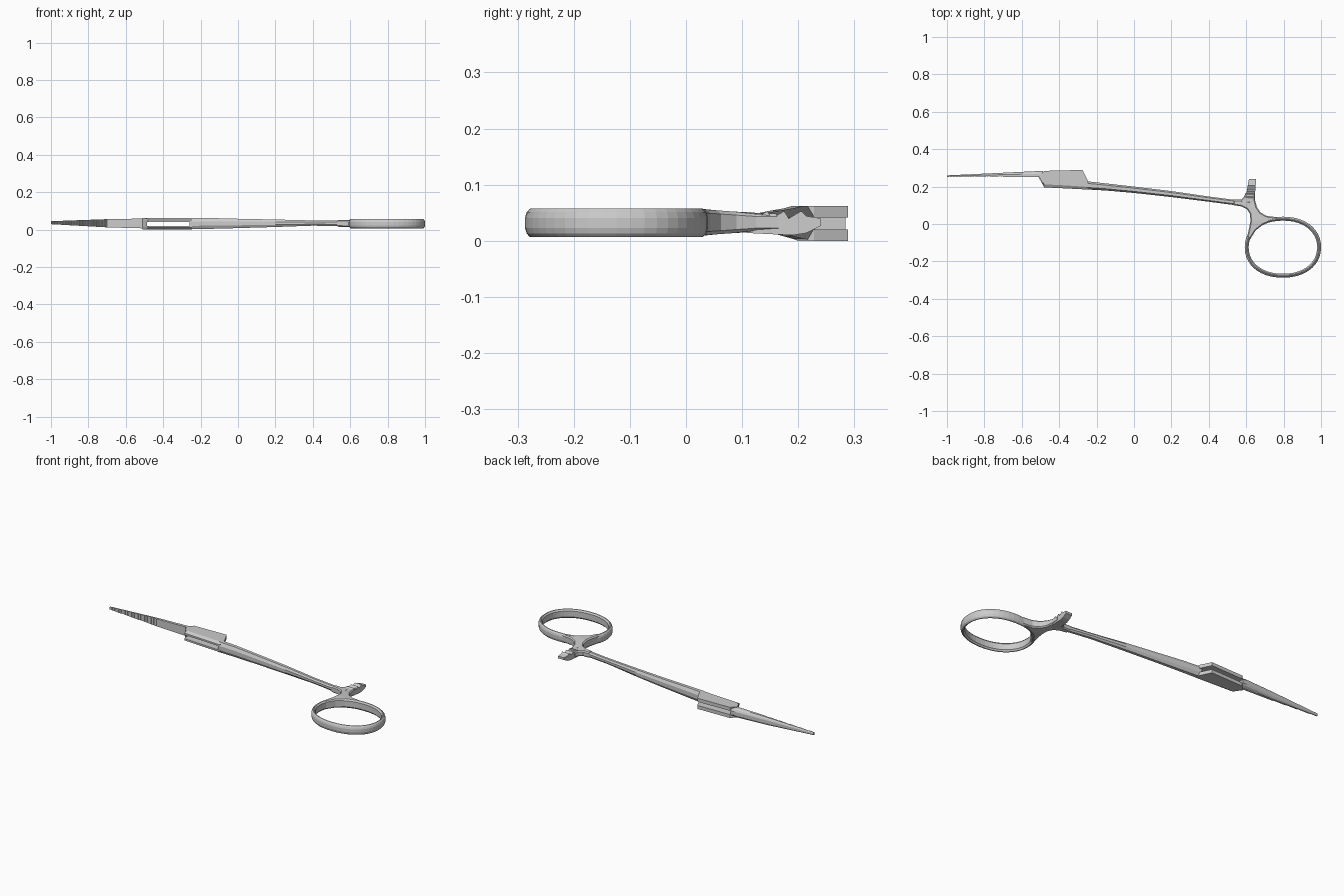
import bpy, bmesh
from math import cos, sin, pi, copysign

if "Cube" in bpy.data.objects:
    bpy.data.objects.remove(bpy.data.objects["Cube"])


def finish(name, bm):
    bmesh.ops.recalc_face_normals(bm, faces=bm.faces)
    me = bpy.data.meshes.new(name)
    bm.to_mesh(me)
    bm.free()
    ob = bpy.data.objects.new(name, me)
    bpy.context.collection.objects.link(ob)
    return ob


def loft(name, sections, closed=False):
    """Skin a row of equal-sized point rings; cap the ends unless closed."""
    bm = bmesh.new()
    rings = [[bm.verts.new(p) for p in s] for s in sections]
    n = len(rings[0])
    pairs = list(zip(rings, rings[1:]))
    if closed:
        pairs.append((rings[-1], rings[0]))
    else:
        bm.faces.new(rings[0])
        bm.faces.new(rings[-1])
    for a, b in pairs:
        for i in range(n):
            j = (i + 1) % n
            bm.faces.new((a[i], a[j], b[j], b[i]))
    return finish(name, bm)


def sample(keys, x):
    """Linear interpolation in a key table whose first column is x."""
    for a, b in zip(keys, keys[1:]):
        if x <= b[0]:
            t = (x - a[0]) / (b[0] - a[0])
            return [p + (q - p) * t for p, q in zip(a[1:], b[1:])]
    return keys[-1][1:]


# jaw: D-shaped taper with fine teeth along the inner face
jaw_keys = [(-1.0, 0.251, 0.260, 0.037, 0.008),    # x, y inner, y outer, z centre, half height
            (-0.7, 0.252, 0.274, 0.034, 0.022),
            (-0.51, 0.250, 0.283, 0.033, 0.026),
            (-0.486, 0.210, 0.284, 0.032, 0.028)]
TEETH = 36
step = 0.3 / (2 * TEETH)
xs = [(-1 + i * step, 0.004 * (i % 2)) for i in range(2 * TEETH + 1)]
xs += [(-0.6, 0), (-0.51, 0), (-0.486, 0)]
jaw = []
for x, dent in xs:
    y0, y1, zc, h = sample(jaw_keys, x)
    w = y1 - y0
    jaw.append([(x, y0 + dent, zc - h), (x, y0 + dent, zc + h),
                (x, y0 + max(w * 0.55, dent), zc + h), (x, y0 + w * 0.85, zc + h * 0.75),
                (x, y1, zc + h * 0.4), (x, y1, zc - h * 0.4),
                (x, y0 + w * 0.85, zc - h * 0.75), (x, y0 + max(w * 0.55, dent), zc - h)])
loft("jaw", jaw)

# box joint: two cheek plates with an open slot between them
outline = [(-0.51, 0.25), (-0.48, 0.196), (-0.36, 0.19), (-0.245, 0.184),
           (-0.245, 0.228), (-0.275, 0.289), (-0.48, 0.284)]
inset = [(-0.51, 0.255), (-0.48, 0.212), (-0.36, 0.206), (-0.245, 0.198),
         (-0.245, 0.228), (-0.275, 0.289), (-0.48, 0.284)]
for side, name in ((-1, "lower_cheek"), (1, "upper_cheek")):
    loft(name, [[(x, y, 0.031 + side * d) for x, y in pts]
                for pts, d in ((outline, 0.011), (outline, 0.021), (inset, 0.031))])

# shank: octagonal bar, thinning towards the handle
shank_keys = [(-0.258, 0.207, 0.022, 0.032, 0.030),   # x, y, half width, z, half height
              (-0.15, 0.198, 0.019, 0.033, 0.029),
              (0.0, 0.183, 0.017, 0.033, 0.025),
              (0.2, 0.160, 0.016, 0.034, 0.020),
              (0.4, 0.133, 0.014, 0.035, 0.014),
              (0.53, 0.116, 0.014, 0.034, 0.015),
              (0.62, 0.106, 0.018, 0.033, 0.018)]
octagon = [(1, .4), (.5, 1), (-.5, 1), (-1, .4), (-1, -.4), (-.5, -1), (.5, -1), (1, -.4)]
loft("shank", [[(x, y + a * w, z + b * h) for a, b in octagon]
               for x, y, w, z, h in shank_keys])

# finger ring: rounded oval with a domed outside and bevelled inside
band = [(0, -.009), (0, .009), (.003, .019), (.009, .0255), (.014, .0255), (.021, .017),
        (.021, -.017), (.014, -.0255), (.009, -.0255), (.003, -.019)]


def power(v):
    return copysign(abs(v) ** 0.93, v)


ring = []
for i in range(44):
    a = 2 * pi * i / 44
    c, s = power(cos(a)), power(sin(a))
    ring.append([(0.796 + (0.204 - d) * c, -0.124 + (0.163 - d) * s, 0.032 + z)
                 for d, z in band])
loft("finger_ring", ring, closed=True)

# neck: filleted web joining shank, ratchet and ring
web = [(0.53, 0.130), (0.572, 0.130), (0.588, 0.145), (0.596, 0.165), (0.648, 0.165),
       (0.648, 0.125), (0.657, 0.09), (0.676, 0.062), (0.71, 0.043), (0.77, 0.036),
       (0.77, 0.022), (0.70, 0.005), (0.65, -0.035), (0.622, -0.08), (0.604, -0.07),
       (0.616, -0.02), (0.623, 0.02), (0.619, 0.055), (0.603, 0.08), (0.575, 0.094),
       (0.53, 0.101)]
bm = bmesh.new()
layers = [[], []]
for x, y in web:
    t = min(1, max(0, (0.13 - y) / 0.12))
    h = 0.016 + 0.0085 * t
    for k, side in enumerate((-1, 1)):
        layers[k].append(bm.verts.new((x, y, 0.033 + side * h)))
caps = [bm.faces.new(v) for v in layers]
for i in range(len(web)):
    j = (i + 1) % len(web)
    bm.faces.new((layers[0][i], layers[0][j], layers[1][j], layers[1][i]))
bmesh.ops.recalc_face_normals(bm, faces=bm.faces)
rim = list({e for f in caps for e in f.edges})
bmesh.ops.bevel(bm, geom=rim, offset=0.006, segments=1, affect='EDGES')
bmesh.ops.triangulate(bm, faces=[f for f in bm.faces if len(f.verts) > 4])
finish("neck", bm)

# ratchet: short arm with saw teeth on its upper face
profile = [(0.11, 0.014), (0.19, 0.010), (0.215, 0.014), (0.241, 0.027), (0.241, 0.040),
           (0.215, 0.044)]
for y in (0.183, 0.153, 0.123):
    profile += [(y + 0.022, 0.053), (y, 0.040)]
profile.append((0.11, 0.045))
loft("ratchet", [[(x + k * (y - 0.11), y, z) for y, z in profile]
                 for x, k in ((0.592, 0.17), (0.643, 0.08))])
